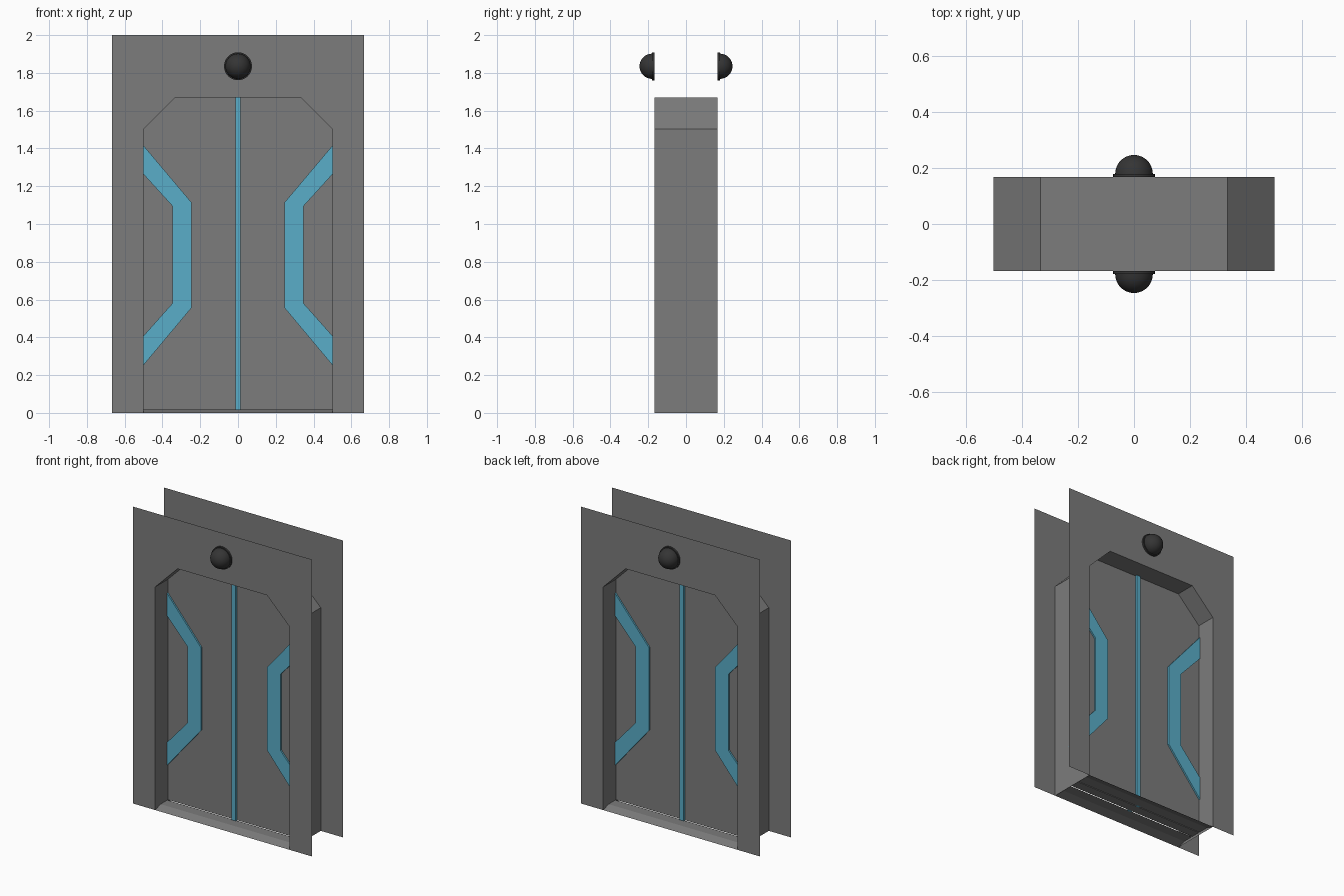
import bpy, bmesh, math
from mathutils import Matrix

if "Cube" in bpy.data.objects:
    bpy.data.objects.remove(bpy.data.objects["Cube"])

D = 0.167          # half depth of the doorway
DOOR = 0.032       # half thickness of the door leaves


def material(name, color):
    m = bpy.data.materials.new(name)
    m.diffuse_color = color
    m.use_nodes = True
    m.node_tree.nodes["Principled BSDF"].inputs["Base Color"].default_value = m.diffuse_color
    return m


grey = material("dark_grey_metal", (0.20, 0.20, 0.20, 1))
blue = material("blue_trim", (0.10, 0.42, 0.58, 1))
black = material("dark_lamp", (0.035, 0.035, 0.035, 1))


def finish(name, bm, mat=grey):
    me = bpy.data.meshes.new(name)
    bm.to_mesh(me)
    bm.free()
    ob = bpy.data.objects.new(name, me)
    bpy.context.collection.objects.link(ob)
    me.materials.append(mat)
    return ob


def prism(name, pts, y0, y1, mat=grey):
    """Solid from an (x, z) outline between two depths."""
    bm = bmesh.new()
    face = bm.faces.new([bm.verts.new((x, y0, z)) for x, z in pts])
    ext = bmesh.ops.extrude_face_region(bm, geom=[face])
    verts = [v for v in ext["geom"] if isinstance(v, bmesh.types.BMVert)]
    bmesh.ops.translate(bm, vec=(0, y1 - y0, 0), verts=verts)
    bmesh.ops.recalc_face_normals(bm, faces=bm.faces)
    return finish(name, bm, mat)


def ribbon(name, a, b):
    """Open surface joining two matching 3D polylines."""
    bm = bmesh.new()
    va, vb = [[bm.verts.new(p) for p in line] for line in (a, b)]
    for i in range(len(a) - 1):
        bm.faces.new((va[i], va[i + 1], vb[i + 1], vb[i]))
    return finish(name, bm)


# Outlines in (x, z)
arch = [(-.5, 0), (-.5, 1.503), (-.333, 1.67), (.333, 1.67), (.5, 1.503), (.5, 0)]
wall = arch + [(.667, 0), (.667, 2), (-.667, 2), (-.667, 0)]
half_door = [(0, .018), (.5, .018), (.5, 1.503), (.333, 1.67), (0, 1.67)]
chevron = [(.5, 1.415), (.247, 1.115), (.247, .555), (.5, .253),
           (.5, .408), (.347, .58), (.347, 1.095), (.5, 1.263)]
strip = [(-.0145, .018), (.0145, .018), (.0145, 1.67), (-.0145, 1.67)]

# Tunnel lining through the doorway
ribbon("door_jamb", [(x, -D, z) for x, z in arch], [(x, D, z) for x, z in arch])

# Two door leaves
for sx, side in ((-1, "left"), (1, "right")):
    prism("door_leaf_" + side, [(sx * x, z) for x, z in half_door], -DOOR, DOOR)

for sy, face in ((-1, "front"), (1, "back")):
    # Thin wall sheet around the opening
    bm = bmesh.new()
    f = bm.faces.new([bm.verts.new((x, sy * D, z)) for x, z in wall])
    f.normal_update()
    if f.normal.y * sy < 0:
        f.normal_flip()
    finish("wall_" + face, bm)

    # Sloped threshold
    prof = [(sy * D, 0), (sy * .11, .018), (sy * (DOOR + .006), .018)]
    ribbon("threshold_" + face, [(sy * .5, y, z) for y, z in prof],
           [(-sy * .5, y, z) for y, z in prof])

    # Blue trim: centre strip and side chevrons
    prism("centre_strip_" + face, strip, sy * DOOR, sy * (DOOR + .014), blue)
    for sx, side in ((-1, "left"), (1, "right")):
        prism(f"chevron_{face}_{side}", [(sx * x, z) for x, z in chevron],
              sy * DOOR, sy * (DOOR + .011), blue)

    # Lamp: round base plate (open against the wall) and half dome
    turn = Matrix.Translation((0, sy * D, 1.835)) @ Matrix.Rotation(-sy * math.pi / 2, 4, 'X')
    bm = bmesh.new()
    bmesh.ops.create_cone(bm, cap_ends=True, segments=32, radius1=.074, radius2=.074,
                          depth=.012)
    inner = [f for f in bm.faces if f.normal.z < -.9]
    bmesh.ops.delete(bm, geom=inner, context='FACES_ONLY')
    bmesh.ops.transform(bm, matrix=turn @ Matrix.Translation((0, 0, .006)), verts=bm.verts)
    base = finish("lamp_base_" + face, bm, black)
    bm = bmesh.new()
    bmesh.ops.create_uvsphere(bm, u_segments=32, v_segments=16, radius=.067)
    bmesh.ops.delete(bm, geom=[v for v in bm.verts if v.co.z < -.001], context='VERTS')
    bmesh.ops.transform(bm, matrix=turn @ Matrix.Translation((0, 0, .012)), verts=bm.verts)
    dome = finish("lamp_dome_" + face, bm, black)
    for ob in (base, dome):
        bpy.ops.object.select_all(action='DESELECT')
        ob.select_set(True)
        bpy.context.view_layer.objects.active = ob
        bpy.ops.object.shade_smooth_by_angle(angle=math.radians(35))
